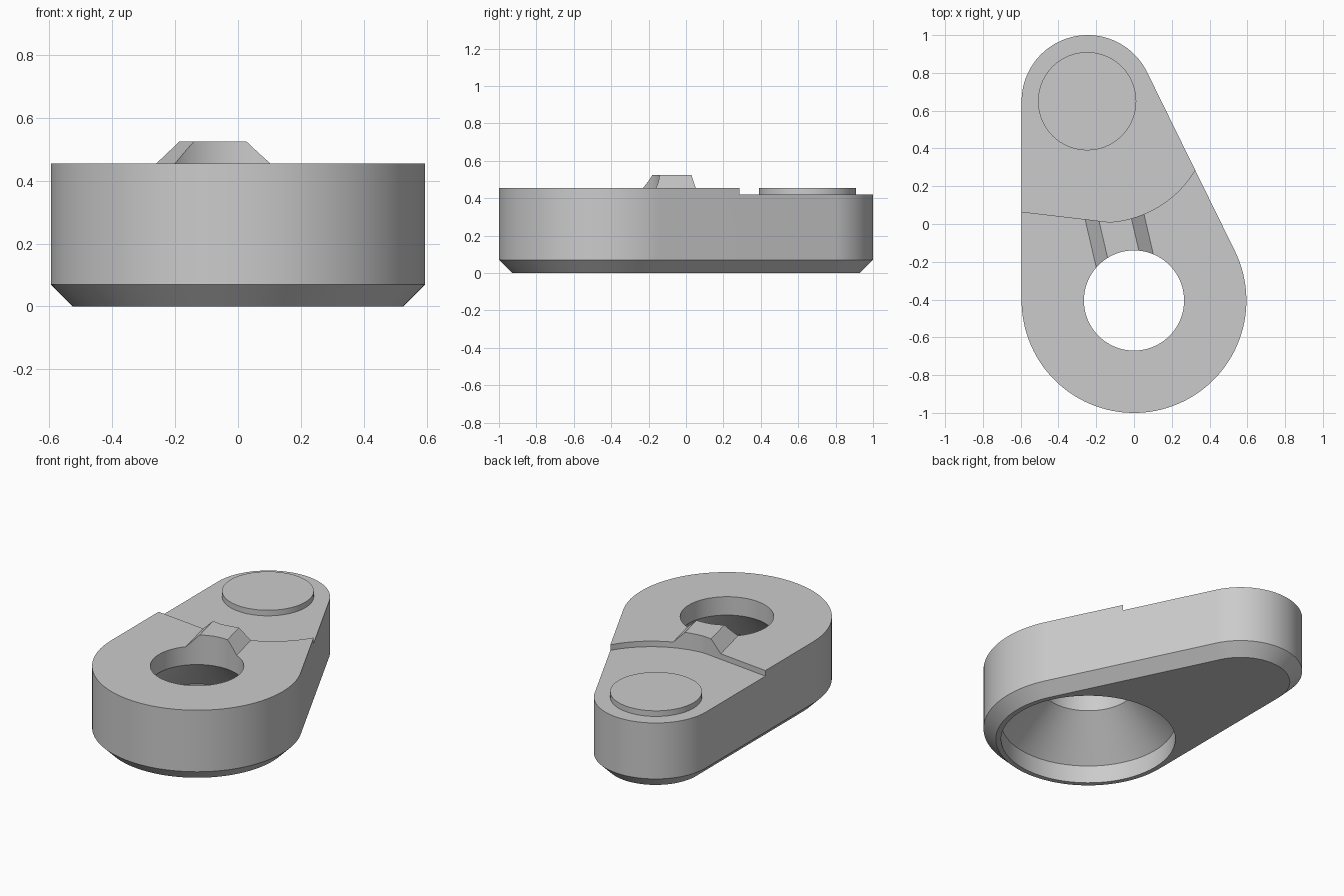
import bpy, bmesh
from math import cos, sin, pi, radians, atan2, acos
from mathutils import Vector

cube = bpy.data.objects.get("Cube")
if cube:
    bpy.data.objects.remove(cube, do_unlink=True)

grey = bpy.data.materials.new("plain grey")
grey.use_nodes = True
grey.diffuse_color = (0.6, 0.6, 0.6, 1)
grey.node_tree.nodes["Principled BSDF"].inputs["Base Color"].default_value = (0.6, 0.6, 0.6, 1)

BIG, BIG_R = Vector((0, -0.405)), 0.595
SMALL, SMALL_R = Vector((-0.245, 0.65)), 0.35
TOP, FLOOR, CHAMFER = 0.455, 0.42, 0.07


def arc(c, r, a0, a1, n):
    """Points on an arc, both ends included."""
    return [(c[0] + r * cos(a0 + (a1 - a0) * i / n),
             c[1] + r * sin(a0 + (a1 - a0) * i / n)) for i in range(n + 1)]


def circle(c, r, n=128):
    return arc(c, r, 0, 2 * pi, n)[:-1]


def at(points, z):
    return [(x, y, z) for x, y in points]


def loft(name, rings):
    """Closed solid through rings of equal point count."""
    bm = bmesh.new()
    loops = [[bm.verts.new(p) for p in ring] for ring in rings]
    n = len(loops[0])
    for a, b in zip(loops, loops[1:]):
        for i in range(n):
            j = (i + 1) % n
            bm.faces.new((a[i], a[j], b[j], b[i]))
    bm.faces.new(loops[0][::-1])
    bm.faces.new(loops[-1])
    bmesh.ops.recalc_face_normals(bm, faces=bm.faces)
    mesh = bpy.data.meshes.new(name)
    bm.to_mesh(mesh)
    bm.free()
    mesh.materials.append(grey)
    obj = bpy.data.objects.new(name, mesh)
    bpy.context.collection.objects.link(obj)
    return obj


def activate(obj):
    bpy.ops.object.select_all(action='DESELECT')
    obj.select_set(True)
    bpy.context.view_layer.objects.active = obj


def combine(target, tool, operation):
    """Apply a boolean and discard the tool."""
    tool.hide_render = True
    activate(target)
    mod = target.modifiers.new("combine", 'BOOLEAN')
    mod.operation, mod.solver, mod.object = operation, 'EXACT', tool
    bpy.ops.object.modifier_apply(modifier=mod.name)
    bpy.data.objects.remove(tool, do_unlink=True)


# Body: two rounded ends joined by tangents, chamfered at the bottom
axis = SMALL - BIG
right = atan2(axis.y, axis.x) - acos((BIG_R - SMALL_R) / axis.length)


def outline(inset):
    return (arc(BIG, BIG_R - inset, -pi, right, 100)
            + arc(SMALL, SMALL_R - inset, right, pi, 76))


body = loft("body", [at(outline(CHAMFER), 0), at(outline(0), CHAMFER), at(outline(0), TOP)])

# Ridge: trapezoid bar running along the body axis
along = axis.normalized()
across = Vector((along.y, -along.x))
section = [(-0.155, 0.4), (-0.155, TOP), (-0.085, 0.525),
           (0.085, 0.525), (0.155, TOP), (0.155, 0.4)]
ridge = loft("ridge", [[(*(BIG + along * t + across * s), z) for s, z in section]
                       for t in (0.1, 0.6)])
combine(body, ridge, 'UNION')

# Hole: wide bore, cone, then narrow bore
bore = [(0.495, -0.1), (0.495, 0.11), (0.265, 0.34), (0.265, 0.7)]
combine(body, loft("hole_cutter", [at(circle(BIG, r), z) for r, z in bore]), 'DIFFERENCE')

# Lowered deck around the small end, with a straight and curved step
edge = ([(-0.8, 0.089)] + arc((-0.166, 0.58), 0.571, radians(-86.4), radians(-10), 48)
        + [(0.6, 1.2), (-0.8, 1.2)])
combine(body, loft("deck_cutter", [at(edge, FLOOR), at(edge, 0.8)]), 'DIFFERENCE')

# Raised round pad on the lowered deck
disc = circle((-0.248, 0.65), 0.26)
pad = loft("round_pad", [at(disc, FLOOR - 0.02), at(disc, TOP)])

for part in (body, pad):
    activate(part)
    bpy.ops.object.shade_smooth_by_angle(angle=radians(25))
